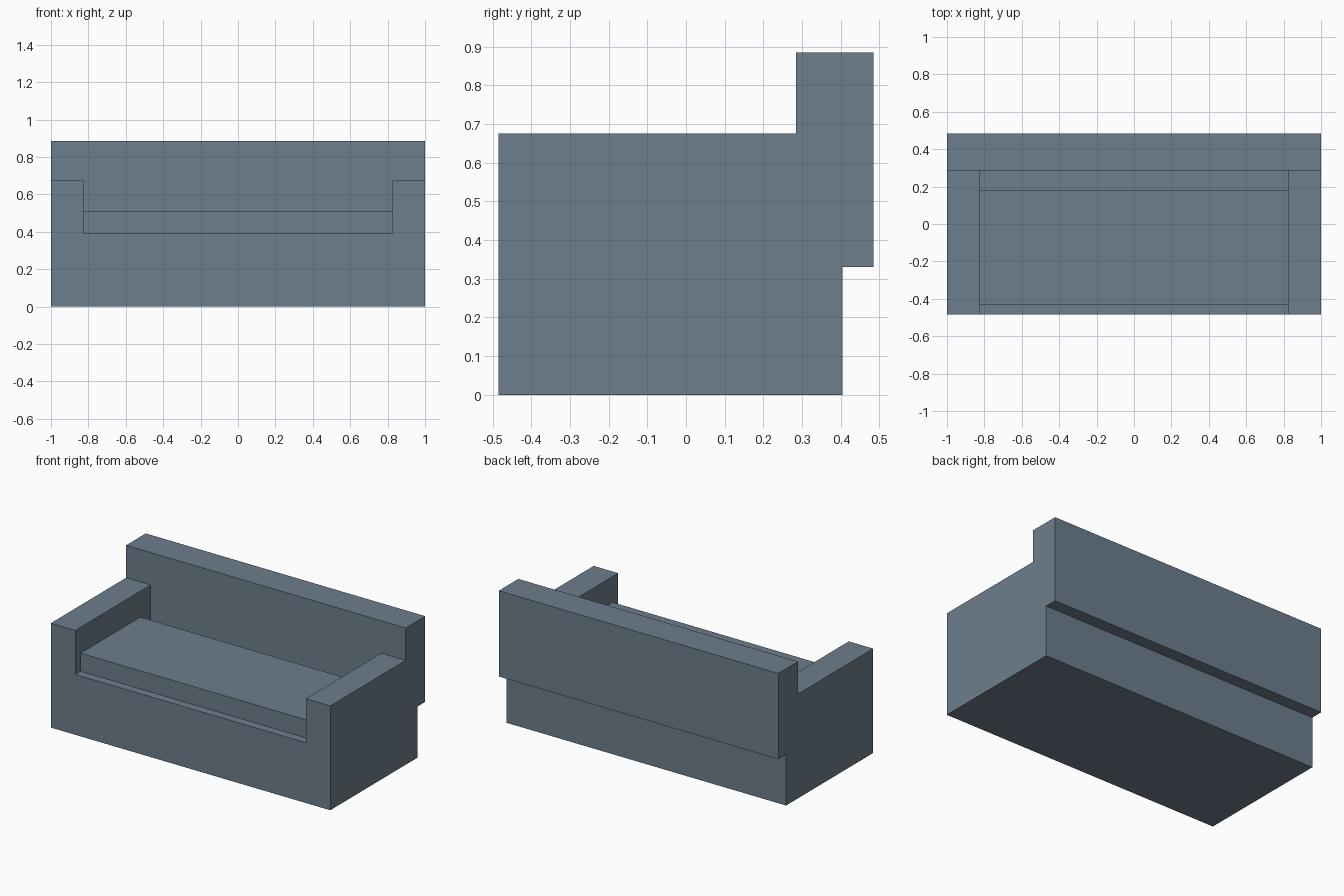
import bpy
import bmesh

default_cube = bpy.data.objects.get("Cube")
if default_cube:
    bpy.data.objects.remove(default_cube, do_unlink=True)

# Main dimensions
HALF_WIDTH = 1.0
ARM_INNER = 0.825
FRONT, BACK = -0.485, 0.485
BASE_BACK = 0.405
BACKREST_FRONT = 0.285
SEAT_Z, CUSHION_Z = 0.39, 0.507
BACKREST_BOTTOM, ARM_Z, TOP_Z = 0.33, 0.675, 0.885

# Upholstery colour
fabric = bpy.data.materials.new("slate_blue_fabric")
fabric.use_nodes = True
colour = (0.153, 0.209, 0.262, 1.0)
fabric.diffuse_color = colour
shader = next(n for n in fabric.node_tree.nodes if n.type == "BSDF_PRINCIPLED")
shader.inputs["Base Color"].default_value = colour


def extrude_side(name, profile, half_width):
    """Extrude a closed (y, z) side profile symmetrically along x."""
    bm = bmesh.new()
    face = bm.faces.new([bm.verts.new((-half_width, y, z)) for y, z in profile])
    new = bmesh.ops.extrude_face_region(bm, geom=[face])["geom"]
    verts = [g for g in new if isinstance(g, bmesh.types.BMVert)]
    bmesh.ops.translate(bm, verts=verts, vec=(2 * half_width, 0, 0))
    bmesh.ops.recalc_face_normals(bm, faces=bm.faces)
    mesh = bpy.data.meshes.new(name)
    bm.to_mesh(mesh)
    bm.free()
    mesh.materials.append(fabric)
    obj = bpy.data.objects.new(name, mesh)
    bpy.context.collection.objects.link(obj)
    return obj


def rectangle(y0, y1, z0, z1):
    return [(y0, z0), (y1, z0), (y1, z1), (y0, z1)]


# Frame: base, arms and overhanging backrest in one piece
frame = extrude_side("sofa_frame", [
    (FRONT, 0), (BASE_BACK, 0), (BASE_BACK, BACKREST_BOTTOM),
    (BACK, BACKREST_BOTTOM), (BACK, TOP_Z), (BACKREST_FRONT, TOP_Z),
    (BACKREST_FRONT, ARM_Z), (FRONT, ARM_Z)], HALF_WIDTH)

# Seat recess between the arms
cutter = extrude_side(
    "seat_recess_cutter",
    rectangle(FRONT - 0.2, BACKREST_FRONT, SEAT_Z, TOP_Z + 0.2), ARM_INNER)
cutter.hide_render = True
recess = frame.modifiers.new("seat_recess", "BOOLEAN")
recess.operation = "DIFFERENCE"
recess.solver = "EXACT"
recess.object = cutter
bpy.context.view_layer.objects.active = frame
bpy.ops.object.modifier_apply(modifier=recess.name)
bpy.data.objects.remove(cutter, do_unlink=True)

# Seat cushion, set back from the front and clear of the backrest
extrude_side("seat_cushion", rectangle(-0.43, 0.18, SEAT_Z, CUSHION_Z), ARM_INNER)
